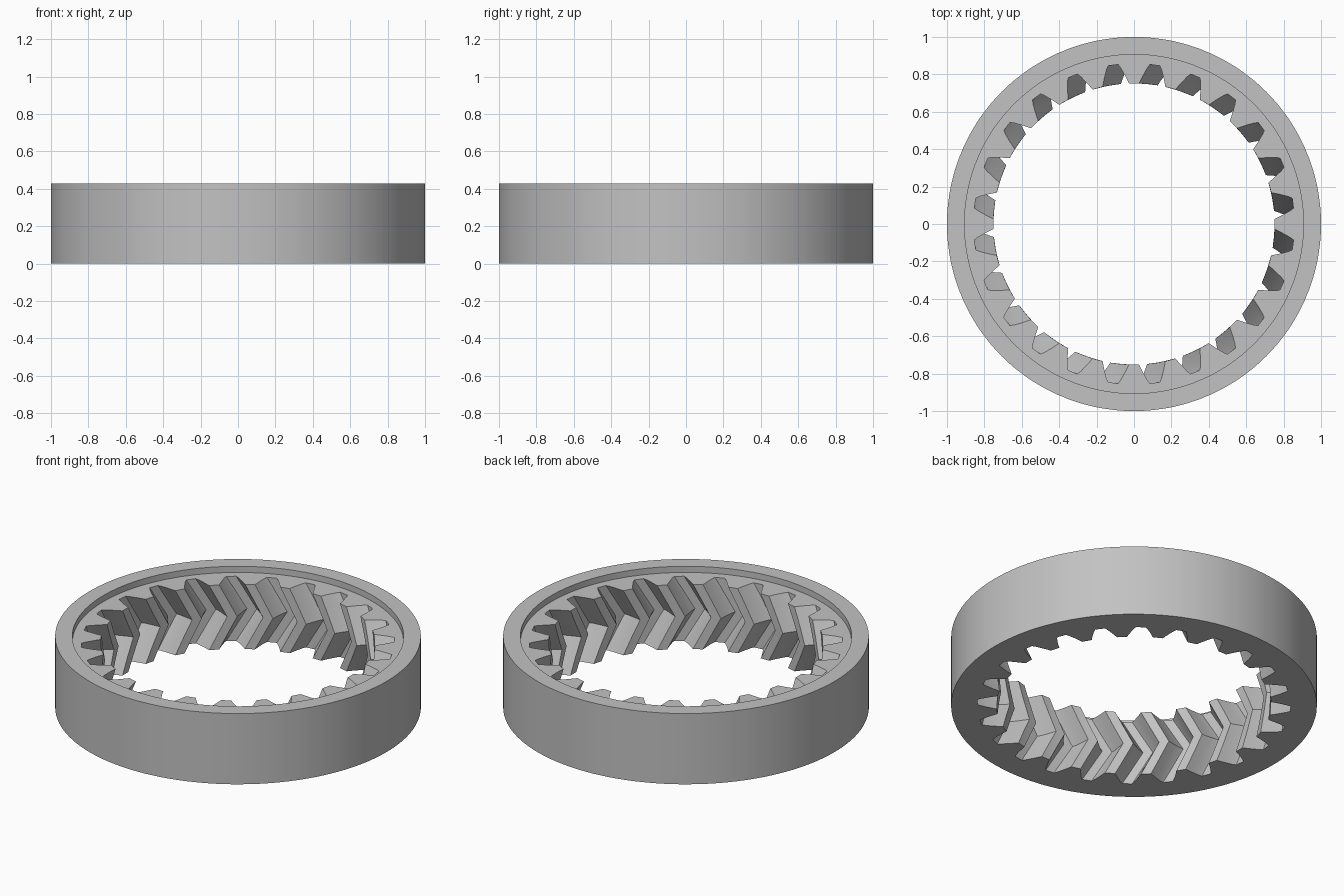
import bpy, bmesh, math

cube = bpy.data.objects.get("Cube")
if cube:
    bpy.data.objects.remove(cube, do_unlink=True)

TEETH = 24
HEIGHT, SHELF = 0.427, 0.39      # rim top and toothed face
RIM_INNER = 0.906
TWIST = -7.6                     # degrees of helix at mid height

steel = bpy.data.materials.new("grey")
steel.use_nodes = True
GREY = (0.54, 0.54, 0.54, 1)
steel.diffuse_color = GREY
steel.node_tree.nodes["Principled BSDF"].inputs["Base Color"].default_value = GREY

# Half of one gap between teeth: (degrees from gap centre, radius)
flank = [(1.8, 0.857), (2.6, 0.838), (3.75, 0.803), (4.6, 0.777), (5.4, 0.752)]
gap = [(-a, r) for a, r in reversed(flank)] + flank + [(7.5, 0.752)]
pitch = 360 / TEETH
profile = [((k + 0.5) * pitch + a, r) for k in range(TEETH) for a, r in gap]

bm = bmesh.new()


def ring(z, radius=None, turn=0):
    """A loop of vertices, round if a radius is given, toothed otherwise."""
    loop = []
    for a, r in profile:
        t = math.radians(a + turn)
        d = radius or r
        loop.append(bm.verts.new((d * math.cos(t), d * math.sin(t), z)))
    return loop


# Outer wall, rim and recess, then the herringbone teeth from top to bottom
rings = [ring(0, 1), ring(HEIGHT, 1), ring(HEIGHT, RIM_INNER), ring(SHELF, RIM_INNER)]
for i in range(5):
    f = 1 - i / 4
    rings.append(ring(SHELF * f, turn=TWIST * (1 - abs(2 * f - 1))))

n = len(profile)
for lower, upper in zip(rings, rings[1:] + rings[:1]):
    for i in range(n):
        j = (i + 1) % n
        bm.faces.new((lower[i], lower[j], upper[j], upper[i]))
bmesh.ops.recalc_face_normals(bm, faces=bm.faces)

mesh = bpy.data.meshes.new("ring_gear")
bm.to_mesh(mesh)
bm.free()
mesh.materials.append(steel)
gear = bpy.data.objects.new("ring_gear", mesh)
bpy.context.collection.objects.link(gear)
bpy.context.view_layer.objects.active = gear
gear.select_set(True)
bpy.ops.object.shade_smooth_by_angle(angle=math.radians(15))
